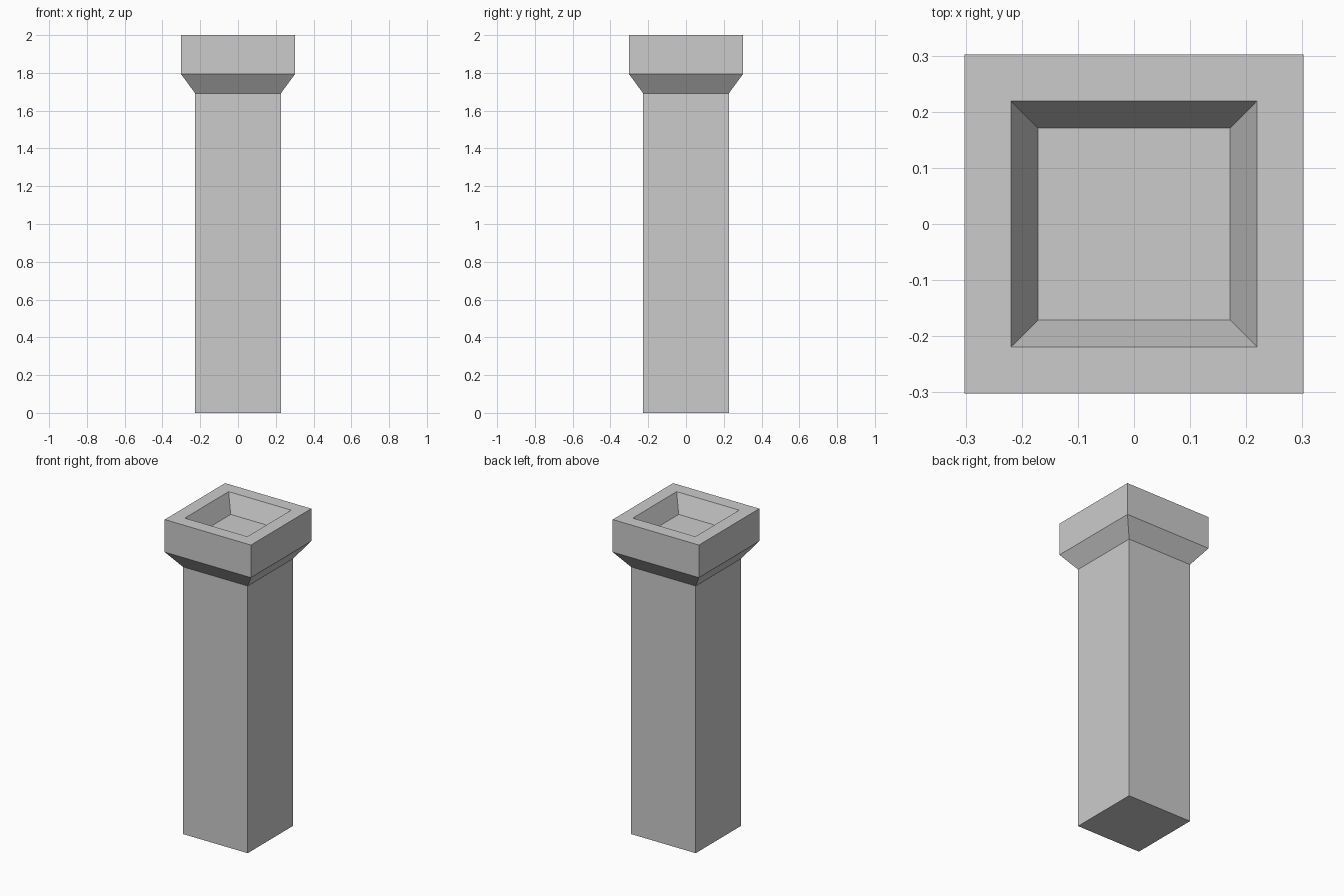
import bpy
import bmesh

# Remove the default cube
cube = bpy.data.objects.get("Cube")
if cube:
    bpy.data.objects.remove(cube, do_unlink=True)

# Plain stone grey
stone = bpy.data.materials.new("stone_grey")
stone.use_nodes = True
grey = (0.6, 0.6, 0.6, 1.0)
stone.diffuse_color = grey
stone.node_tree.nodes["Principled BSDF"].inputs["Base Color"].default_value = grey


def square_loft(name, profile):
    """Stack square rings of (half width, height), bridge them and cap both ends."""
    bm = bmesh.new()
    corners = ((-1, -1), (1, -1), (1, 1), (-1, 1))
    rings = [[bm.verts.new((x * half, y * half, z)) for x, y in corners]
             for half, z in profile]
    for low, high in zip(rings, rings[1:]):
        for i in range(4):
            j = (i + 1) % 4
            bm.faces.new((low[i], low[j], high[j], high[i]))
    bm.faces.new(rings[0][::-1])
    bm.faces.new(rings[-1])
    bmesh.ops.recalc_face_normals(bm, faces=bm.faces)
    mesh = bpy.data.meshes.new(name)
    bm.to_mesh(mesh)
    bm.free()
    mesh.materials.append(stone)
    obj = bpy.data.objects.new(name, mesh)
    bpy.context.scene.collection.objects.link(obj)
    return obj


# Shaft, flared collar, square head and tapered recess in one closed surface
square_loft("pillar", [
    (0.227, 0.0),     # foot
    (0.227, 1.692),   # top of shaft
    (0.302, 1.794),   # top of flare
    (0.302, 2.0),     # outer rim
    (0.219, 2.0),     # inner rim
    (0.171, 1.887),   # recess floor
])
